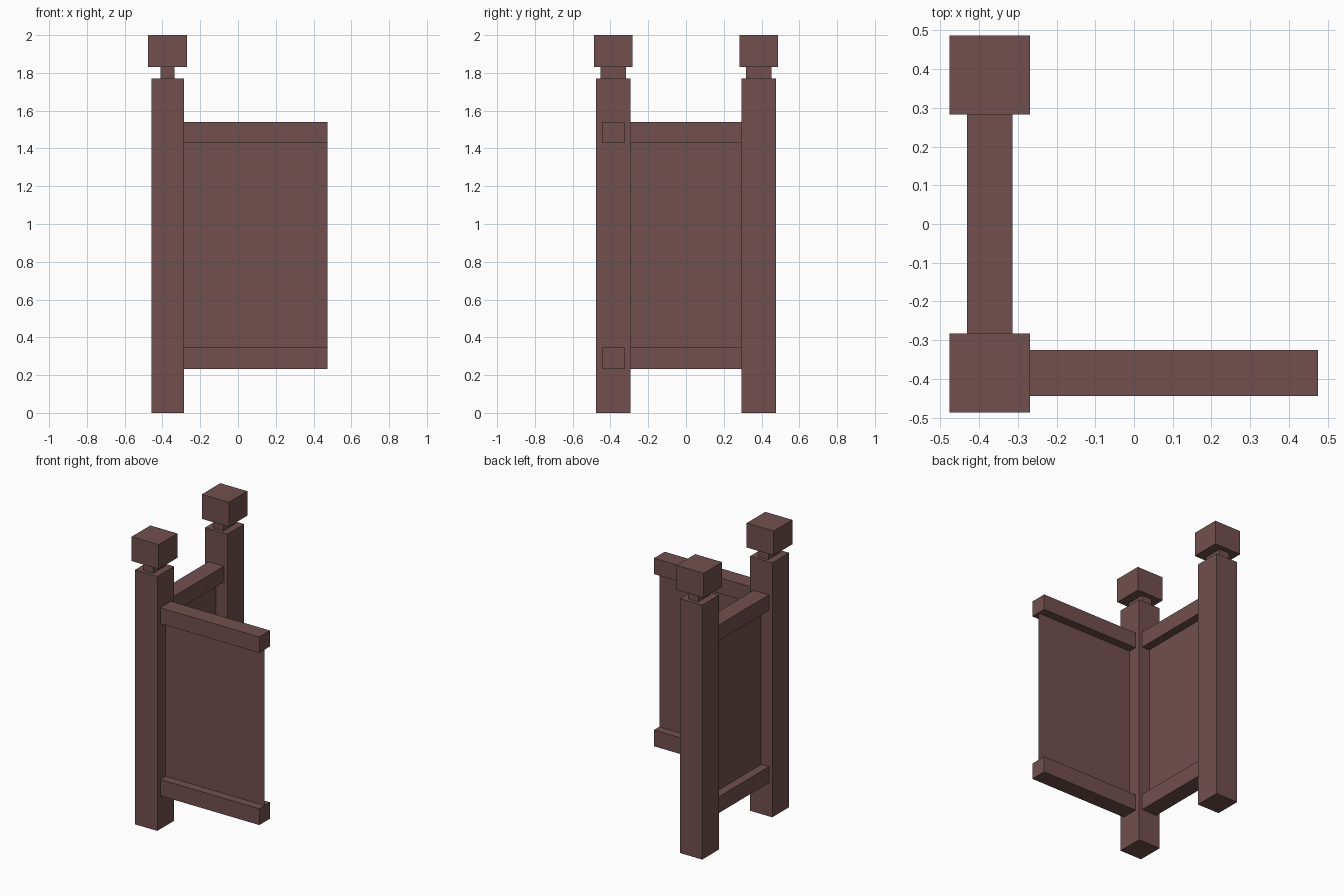
import bpy
import bmesh
from mathutils import Vector

cube = bpy.data.objects.get("Cube")
if cube:
    bpy.data.objects.remove(cube, do_unlink=True)

wood = bpy.data.materials.new("dark reddish wood")
wood.use_nodes = True
colour = (0.165, 0.080, 0.077, 1)
wood.diffuse_color = colour
wood.node_tree.nodes["Principled BSDF"].inputs["Base Color"].default_value = colour


def finish(name, bm):
    mesh = bpy.data.meshes.new(name)
    bm.to_mesh(mesh)
    bm.free()
    mesh.materials.append(wood)
    obj = bpy.data.objects.new(name, mesh)
    bpy.context.collection.objects.link(obj)


def box(name, low, high):
    low, high = Vector(low), Vector(high)
    bm = bmesh.new()
    bmesh.ops.create_cube(bm, size=1)
    for v in bm.verts:
        v.co = (low + high) / 2 + v.co * (high - low)
    finish(name, bm)


def sheet(name, start, end, bottom, top):
    bm = bmesh.new()
    corners = [(*start, bottom), (*end, bottom), (*end, top), (*start, top)]
    bm.faces.new([bm.verts.new(c) for c in corners])
    finish(name, bm)


def centred_box(name, centre, half_x, half_y, bottom, top):
    x, y = centre
    box(name, (x - half_x, y - half_y, bottom), (x + half_x, y + half_y, top))


POST_X, POST_Y = -0.373, 0.385
RAIL = 0.059

# Posts with a narrow neck and a block cap
for side, y in (("front", -POST_Y), ("back", POST_Y)):
    centre = (POST_X, y)
    centred_box(side + "_post", centre, 0.086, 0.092, 0, 1.77)
    centred_box(side + "_post_neck", centre, 0.038, 0.067, 1.77, 1.83)
    centred_box(side + "_post_cap", centre, 0.104, 0.102, 1.83, 2)

# Rails running from the corner post along both wings
for level, bottom, top in (("lower", 0.232, 0.345), ("upper", 1.43, 1.54)):
    box(level + "_front_rail", (-0.30, -POST_Y - RAIL, bottom), (0.475, -POST_Y + RAIL, top))
    box(level + "_side_rail", (POST_X - RAIL, -0.31, bottom), (POST_X + RAIL, 0.31, top))

# Thin infill panels between the rails
sheet("front_panel", (-0.30, -POST_Y), (0.475, -POST_Y), 0.345, 1.43)
sheet("side_panel", (POST_X, -0.31), (POST_X, 0.31), 0.345, 1.43)
